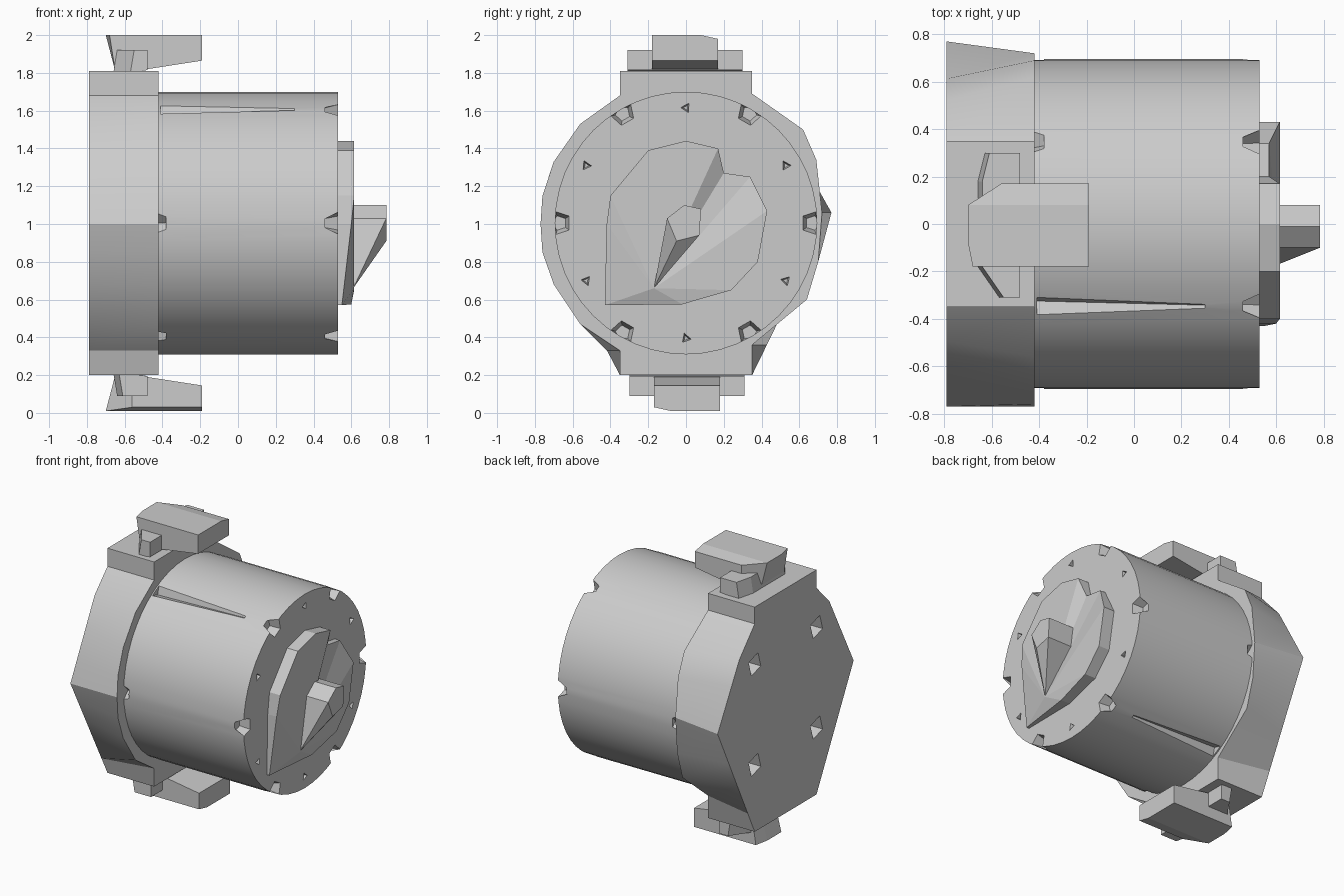
import bpy, bmesh
from math import cos, sin, radians, pi
from mathutils import Matrix, Vector

cube = bpy.data.objects.get("Cube")
if cube:
    bpy.data.objects.remove(cube, do_unlink=True)

grey = bpy.data.materials.new("plain grey")
grey.use_nodes = True
grey.diffuse_color = (0.6, 0.6, 0.6, 1)
shader = next(n for n in grey.node_tree.nodes if n.type == 'BSDF_PRINCIPLED')
shader.inputs["Base Color"].default_value = grey.diffuse_color
shader.inputs["Roughness"].default_value = 0.6

MID = 1.005  # height of the shaft axis


def add_loft(bm, rings):
    """Skin a closed solid through rings of equal point count."""
    loops = [[bm.verts.new(p) for p in ring] for ring in rings]
    for a, b in zip(loops, loops[1:]):
        for i in range(len(a)):
            j = (i + 1) % len(a)
            bm.faces.new((a[i], a[j], b[j], b[i]))
    bm.faces.new(loops[0][::-1])
    bm.faces.new(loops[-1])


def finish(name, bm):
    bmesh.ops.recalc_face_normals(bm, faces=bm.faces)
    mesh = bpy.data.meshes.new(name)
    bm.to_mesh(mesh)
    bm.free()
    mesh.materials.append(grey)
    ob = bpy.data.objects.new(name, mesh)
    bpy.context.collection.objects.link(ob)
    return ob


def shade(ob, angle):
    bpy.ops.object.select_all(action='DESELECT')
    ob.select_set(True)
    bpy.context.view_layer.objects.active = ob
    bpy.ops.object.shade_smooth_by_angle(angle=radians(angle))


def loft(name, rings):
    bm = bmesh.new()
    add_loft(bm, rings)
    return finish(name, bm)


def ring(x, r, n, y=0, z=MID, turn=0):
    """Regular polygon facing along x."""
    steps = [turn + 2 * pi * i / n for i in range(n)]
    return [(x, y + r * cos(t), z + r * sin(t)) for t in steps]


def polar(r, deg):
    return r * cos(radians(deg)), MID + r * sin(radians(deg))


def cut(ob, pockets):
    """Carve each pocket, given as a pair of rings, out of the object."""
    for rings in pockets:
        cutter = loft(ob.name + "_cutter", rings)
        cutter.hide_render = True
        mod = ob.modifiers.new("pocket", 'BOOLEAN')
        mod.operation = 'DIFFERENCE'
        mod.solver = 'EXACT'
        mod.object = cutter
        bpy.context.view_layer.objects.active = ob
        bpy.ops.object.modifier_apply(modifier=mod.name)
        bpy.data.objects.remove(cutter, do_unlink=True)


# Motor can, with rim notches, small screw holes and two shallow grooves
body = loft("motor_body", [ring(-0.45, 0.695, 48), ring(0.53, 0.695, 48)])
pockets = []
for k in range(6):
    turn = radians(60 * k)
    y, z = polar(0.67, 60 * k)
    pockets.append([ring(0.46, 0.04, 5, y, z, turn), ring(0.55, 0.07, 5, y, z, turn)])
    y, z = polar(0.61, 60 * k + 30)
    pockets.append([ring(0.49, 0.015, 3, y, z, k), ring(0.55, 0.035, 3, y, z, k)])
    y, z = polar(0.7, 60 * k)
    if k in (2, 5):
        pockets.append([ring(-0.41, 0.05, 4, y, z, turn), ring(0.3, 0.015, 4, y, z, turn)])
    else:
        pockets.append([ring(-0.43, 0.06, 4, y, z, turn), ring(-0.38, 0.04, 4, y, z, turn)])
cut(body, pockets)
shade(body, 30)

# Mounting flange: round with square ears in front, six-sided behind
outline = [(0.35, 1.81), (0.35, 1.69), (0.62, 1.5), (0.69, 1.34), (0.72, 1.06),
           (0.7, 0.8), (0.64, 0.6), (0.35, 0.36), (0.35, 0.2),
           (-0.35, 0.2), (-0.35, 0.33), (-0.56, 0.47), (-0.7, 0.68), (-0.76, 0.85),
           (-0.77, 1.0), (-0.76, 1.15), (-0.7, 1.33), (-0.56, 1.53),
           (-0.35, 1.68), (-0.35, 1.81)]


def rear(y, z):
    peak = 1.06 if y > 0 else 1.0
    t = (1.81 - z) / (1.81 - peak) if z > peak else (z - 0.2) / (peak - 0.2)
    width = 0.35 + 0.42 * t
    if z > 1.2:
        width = min(width, abs(y))
    return width if y > 0 else -width


flange = loft("mounting_flange", [[(-0.79, rear(y, z), z) for y, z in outline],
                                  [(-0.42, y, z) for y, z in outline]])
cut(flange, [[ring(-0.81, 0.085, 4, y, z, 0.5), ring(-0.7, 0.05, 4, y, z, 0.5)]
             for y in (-0.35, 0.35) for z in (0.68, 1.4)])
shade(flange, 25)

# Front boss: notched disc whose face fans out from one low corner
rim = [(-0.43, 0.57, 0.55), (-0.02, 0.575, 0.6), (0.24, 0.65, 0.615), (0.38, 0.8, 0.615),
       (0.43, 1.07, 0.615), (0.34, 1.25, 0.57), (0.2, 1.27, 0.57), (0.17, 1.4, 0.615),
       (0, 1.44, 0.615), (-0.2, 1.39, 0.615), (-0.4, 1.15, 0.615), (-0.42, 1, 0.6)]
bm = bmesh.new()
apex = bm.verts.new((0.615, -0.17, 0.66))
front = [bm.verts.new((x, y, z)) for y, z, x in rim]
back = [bm.verts.new((0.52, y, z)) for y, z, x in rim]
for i in range(len(rim)):
    j = (i + 1) % len(rim)
    bm.faces.new((apex, front[i], front[j]))
    bm.faces.new((front[i], back[i], back[j], front[j]))
bm.faces.new(back)
finish("front_boss", bm)

# Output shaft with a sloping web down to the boss corner
tip = [(-0.1, 1.03), (-0.01, 1.1), (0.08, 1.08), (0.07, 0.94), (-0.05, 0.91)]
bm = bmesh.new()
for y, z in tip:
    bm.verts.new((0.785, y, z))
    bm.verts.new((0.58, y, z))
bm.verts.new((0.61, -0.17, 0.66))
bmesh.ops.convex_hull(bm, input=bm.verts)
finish("output_shaft", bm)


# Terminal tabs and their side clips; the lower pair is the upper turned over
def tab_ring(y, x, top):
    return [(x, y, top), (-0.19, y, top), (-0.19, y, 1.865),
            (-0.48, y, 1.82), (max(x, -0.65), y, 1.81)]


def clip_ring(y, x, top):
    return [(x, y, top), (-0.48, y, top), (-0.48, y, 1.815), (x - 0.02, y, 1.8)]


tab = [tab_ring(-0.18, -0.68, 2), tab_ring(-0.08, -0.7, 2),
       tab_ring(0.08, -0.7, 2), tab_ring(0.17, -0.56, 1.98)]
clip = [clip_ring(-0.31, -0.55, 1.92), clip_ring(-0.18, -0.64, 1.92),
        clip_ring(0.18, -0.64, 1.92), clip_ring(0.3, -0.61, 1.92)]
flip = Matrix.Translation((0, 0, MID)) @ Matrix.Rotation(pi, 4, 'X') @ Matrix.Translation((0, 0, -MID))
for side, turn in (("upper", Matrix()), ("lower", flip)):
    for part, rings in (("tab", tab), ("clip", clip)):
        loft(f"{side}_{part}", [[turn @ Vector(p) for p in r] for r in rings])
